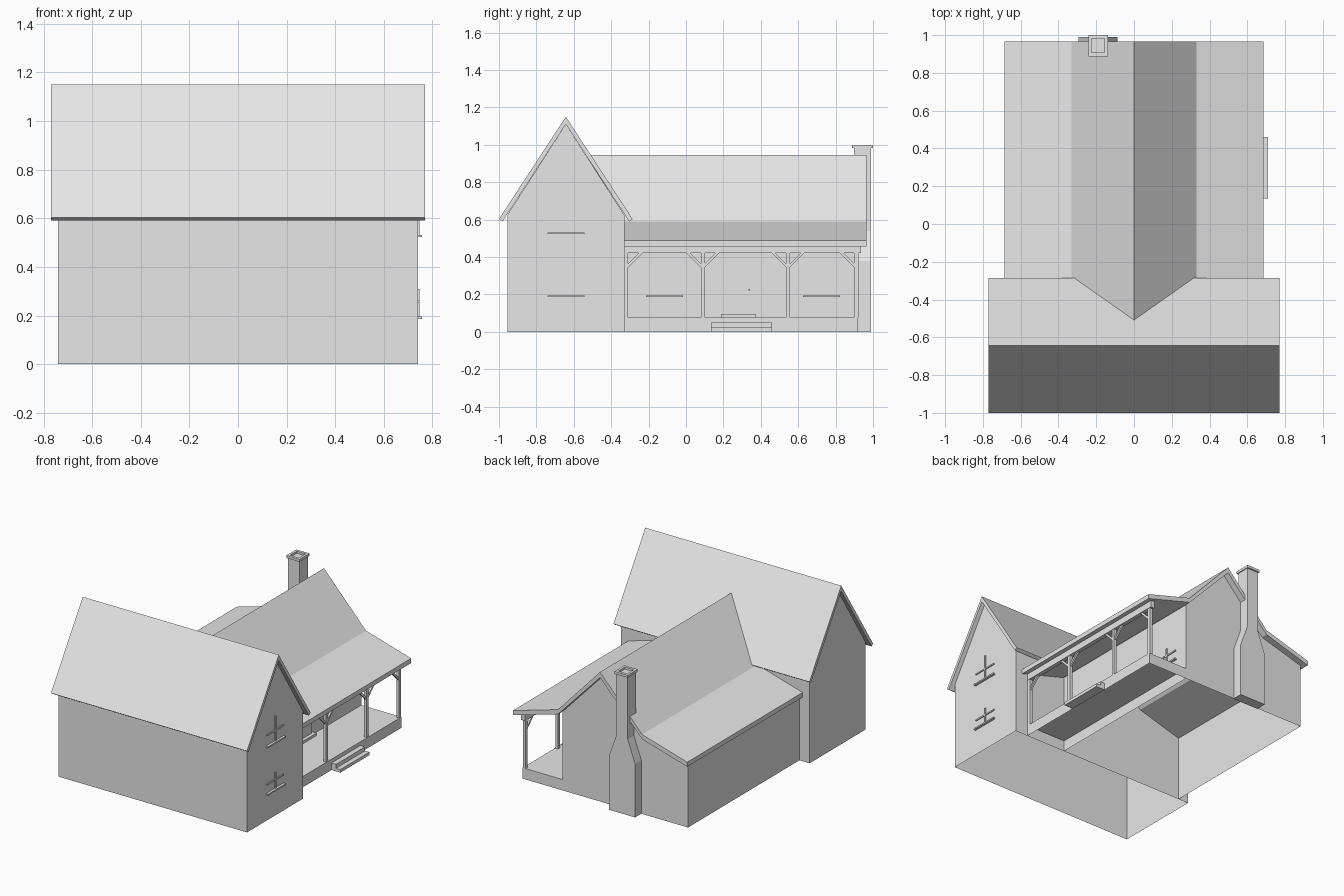
import bpy, bmesh
from mathutils import Vector

if "Cube" in bpy.data.objects:
    bpy.data.objects.remove(bpy.data.objects["Cube"])

grey = bpy.data.materials.new("plain_grey")
grey.use_nodes = True
grey.diffuse_color = (0.8, 0.8, 0.8, 1)
grey.node_tree.nodes["Principled BSDF"].inputs["Base Color"].default_value = (0.8, 0.8, 0.8, 1)


def finish(bm, name):
    mesh = bpy.data.meshes.new(name)
    bm.to_mesh(mesh)
    bm.free()
    mesh.materials.append(grey)
    obj = bpy.data.objects.new(name, mesh)
    bpy.context.collection.objects.link(obj)
    return obj


def place(axis, p, d):
    """Put a 2D profile point (across, z) at depth d along the axis."""
    return Vector((d, p[0], p[1])) if axis == "x" else Vector((p[0], d, p[1]))


def prism(name, axis, profile, a, b, drop=None):
    """Extrude a profile from a to b; drop removes faces by their normal."""
    bm = bmesh.new()
    near = [bm.verts.new(place(axis, p, a)) for p in profile]
    far = [bm.verts.new(place(axis, p, b)) for p in profile]
    bm.faces.new(near)
    bm.faces.new(far)
    n = len(profile)
    for i in range(n):
        j = (i + 1) % n
        bm.faces.new((near[i], near[j], far[j], far[i]))
    bmesh.ops.recalc_face_normals(bm, faces=bm.faces[:])
    bm.normal_update()
    if drop:
        gone = [f for f in bm.faces if drop(f.normal)]
        bmesh.ops.delete(bm, geom=gone, context="FACES")
    return finish(bm, name)


def box(name, x, y, z, drop=None):
    rect = [(y[0], z[0]), (y[1], z[0]), (y[1], z[1]), (y[0], z[1])]
    return prism(name, "x", rect, x[0], x[1], drop)


def frame(name, axis, profile, d, width, depth):
    """Hollow border following a profile."""
    bm = bmesh.new()
    face = bm.faces.new([bm.verts.new(place(axis, p, d)) for p in profile])
    bmesh.ops.inset_region(bm, faces=[face], thickness=width)
    bmesh.ops.delete(bm, geom=[face], context="FACES_ONLY")
    out = bmesh.ops.extrude_face_region(bm, geom=bm.faces[:])["geom"]
    for v in out:
        if isinstance(v, bmesh.types.BMVert):
            v.co.x += depth
    bmesh.ops.recalc_face_normals(bm, faces=bm.faces[:])
    return finish(bm, name)


def window(name, x, yc, z, height, peak=0.0):
    """Four-pane window with sill, facing +x."""
    w = 0.0925
    outline = [(yc - w, z), (yc + w, z), (yc + w, z + height)]
    if peak:
        outline.append((yc, z + height + peak))
    outline.append((yc - w, z + height))
    frame(name + "_frame", "x", outline, x, 0.012, 0.01)
    box(name + "_upright_bar", (x, x + 0.007), (yc - 0.005, yc + 0.005),
        (z, z + height + peak - 0.01))
    mid = z + (height + peak * 0.4) / 2
    box(name + "_cross_bar", (x, x + 0.007), (yc - w, yc + w), (mid - 0.005, mid + 0.005))
    box(name + "_sill", (x, x + 0.017), (yc - w - 0.006, yc + w + 0.006), (z - 0.01, z))


# Main block: open shell, ridge running along x
MID = -0.6425
sloped = lambda n: abs(n.z) > 0.3
prism("main_walls", "x", [(-0.955, 0), (-0.33, 0), (-0.33, 0.625), (MID, 1.11), (-0.955, 0.625)],
      -0.74, 0.74, sloped)
prism("main_roof", "x", [(-1, 0.603), (MID, 1.15), (-0.285, 0.603), (-0.304, 0.59),
                         (MID, 1.11), (-0.981, 0.59)], -0.77, 0.77)

# Rear wing: open shell, porch side set back
WALL = 0.325
prism("wing_walls", "y", [(-0.66, 0), (WALL, 0), (WALL, 0.56), (0, 0.905), (-0.33, 0.555),
                          (-0.66, 0.462)], -0.33, 0.92,
      lambda n: sloped(n) or n.y < -0.5)
upper = [(-0.685, 0.488), (-0.33, 0.59), (0, 0.945), (0.33, 0.59), (0.685, 0.488)]
lower = [(x, z - (0.04 if x == 0 else 0.033)) for x, z in reversed(upper)]
roof = prism("wing_roof", "y", upper + lower, -0.33, 0.965)
for v in roof.data.vertices:
    # run the ridge into the main roof
    if v.co.y < 0 and abs(v.co.x) < 0.01:
        v.co.y = -0.51

# Porch
EDGE = 0.64
box("porch_floor", (WALL, EDGE), (-0.33, 0.92), (0, 0.077), lambda n: n.z < -0.5)
box("porch_beam", (EDGE - 0.03, EDGE), (-0.33, 0.935), (0.422, 0.475))
posts = [-0.32, 0.09, 0.545, 0.91]
for i, y in enumerate(posts):
    box(f"porch_post_{i + 1}", (EDGE - 0.025, EDGE - 0.003), (y - 0.011, y + 0.011), (0.077, 0.422))
    for s in (-1, 1):
        if (i == 0 and s < 0) or (i == 3 and s > 0):
            continue
        a = y + s * 0.011
        prism(f"porch_brace_{i + 1}", "x", [(a, 0.345), (a, 0.365), (a + s * 0.057, 0.422),
                                            (a + s * 0.077, 0.422)], EDGE - 0.021, EDGE - 0.007)
box("lower_step", (EDGE, 0.71), (0.135, 0.46), (0, 0.022))
box("upper_step", (EDGE, 0.676), (0.135, 0.46), (0.022, 0.05))

# Door
frame("door_frame", "x", [(0.2, 0.095), (0.36, 0.095), (0.36, 0.36), (0.2, 0.36)], WALL, 0.012, 0.012)
box("door_panel", (WALL, WALL + 0.006), (0.21, 0.35), (0.095, 0.35))
box("door_threshold", (WALL, WALL + 0.03), (0.188, 0.375), (0.077, 0.095))
box("door_knob", (WALL, WALL + 0.018), (0.335, 0.343), (0.222, 0.23))

# Windows
window("gable_lower_window", 0.74, MID, 0.195, 0.125)
window("gable_upper_window", 0.74, MID, 0.532, 0.127, 0.06)
window("porch_window_front", WALL, -0.115, 0.195, 0.125)
window("porch_window_back", WALL, 0.725, 0.195, 0.125)

# Chimney: wide foot, sloped shoulders, stack and hollow cap
CX = -0.19
prism("chimney_foot", "y", [(CX - 0.103, 0), (CX + 0.103, 0), (CX + 0.103, 0.38), (CX + 0.045, 0.54),
                            (CX - 0.045, 0.54), (CX - 0.103, 0.38)], 0.915, 0.99)
box("chimney_stack", (CX - 0.045, CX + 0.045), (0.897, 0.99), (0.53, 0.985))
for s in (-1, 1):
    box("chimney_cap_side", tuple(sorted((CX + s * 0.052, CX + s * 0.035))), (0.888, 1), (0.982, 1))
for y in ((0.888, 0.907), (0.981, 1)):
    box("chimney_cap_end", (CX - 0.035, CX + 0.035), y, (0.982, 1))
